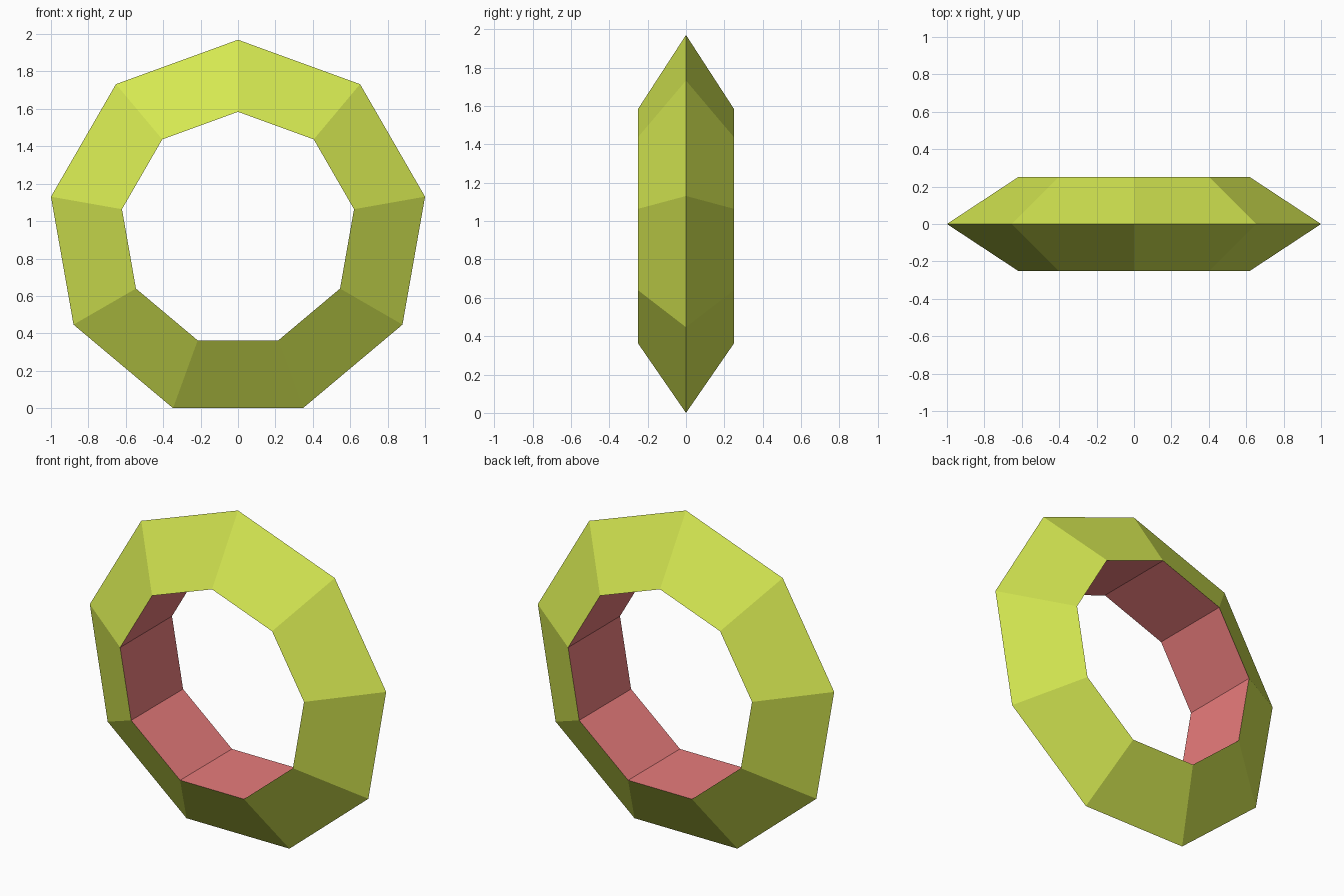
import bpy, bmesh
from math import sin, cos, pi

if "Cube" in bpy.data.objects:
    bpy.data.objects.remove(bpy.data.objects["Cube"])

SIDES = 9
R_OUT = 1 / sin(4 * pi / 9)          # widest corners reach x = +-1
R_IN, HALF = 0.63, 0.25
CENTRE_Z = R_OUT * cos(pi / SIDES)   # lower flat rests on z = 0


def material(name, colour):
    m = bpy.data.materials.new(name)
    m.diffuse_color = (*colour, 1)
    m.use_nodes = True
    m.node_tree.nodes["Principled BSDF"].inputs["Base Color"].default_value = m.diffuse_color
    return m


# triangular cross-section (radius, y): ridge outside, flat band inside
profile = [(R_OUT, 0), (R_IN, HALF), (R_IN, -HALF)]

bm = bmesh.new()
rings = []
for i in range(SIDES):
    a = 2 * pi * i / SIDES
    rings.append([bm.verts.new((r * sin(a), y, CENTRE_Z + r * cos(a))) for r, y in profile])

# bridge neighbouring cross-sections; the inner band gets the red material
for i in range(SIDES):
    p, q = rings[i], rings[(i + 1) % SIDES]
    for j in range(3):
        k = (j + 1) % 3
        face = bm.faces.new((p[j], p[k], q[k], q[j]))
        face.material_index = 1 if j == 1 else 0
bmesh.ops.recalc_face_normals(bm, faces=bm.faces[:])

mesh = bpy.data.meshes.new("nine_sided_ring")
bm.to_mesh(mesh)
bm.free()
mesh.materials.append(material("yellow_green", (0.66, 0.8, 0.083)))
mesh.materials.append(material("red", (0.8, 0.2, 0.2)))
ring = bpy.data.objects.new("nine_sided_ring", mesh)
bpy.context.collection.objects.link(ring)
